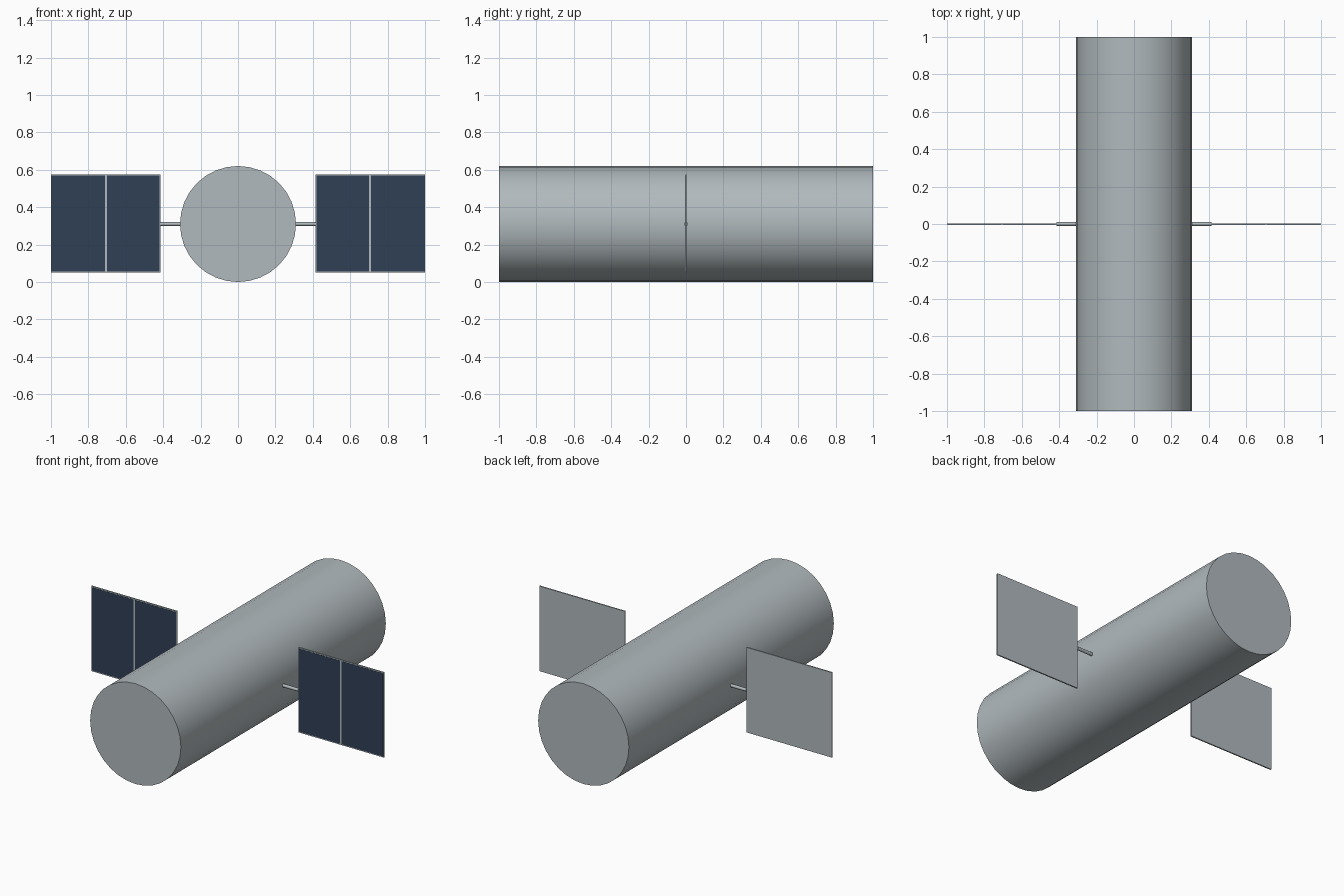
import bpy
import math

if "Cube" in bpy.data.objects:
    bpy.data.objects.remove(bpy.data.objects["Cube"])

RADIUS = 0.31
MID_Z = RADIUS


def make_material(name, color):
    mat = bpy.data.materials.new(name)
    mat.use_nodes = True
    mat.diffuse_color = color
    bsdf = next(n for n in mat.node_tree.nodes if n.type == "BSDF_PRINCIPLED")
    bsdf.inputs["Base Color"].default_value = color
    return mat


hull_grey = make_material("hull_grey", (0.44, 0.49, 0.51, 1))
cell_navy = make_material("cell_navy", (0.03, 0.05, 0.09, 1))


def finish(name, mat):
    obj = bpy.context.object
    obj.name = obj.data.name = name
    obj.data.materials.append(mat)
    return obj


def cylinder(name, mat, radius, length, center, rotation, sides):
    bpy.ops.mesh.primitive_cylinder_add(
        vertices=sides, radius=radius, depth=length, location=center, rotation=rotation)
    bpy.ops.object.transform_apply(location=False, rotation=True, scale=False)
    bpy.ops.object.shade_smooth_by_angle(angle=math.radians(35))
    return finish(name, mat)


def box(name, mat, x_range, y_range, z_range):
    ranges = (x_range, y_range, z_range)
    bpy.ops.mesh.primitive_cube_add(size=1, location=[(a + b) / 2 for a, b in ranges])
    bpy.context.object.scale = [abs(b - a) for a, b in ranges]
    bpy.ops.object.transform_apply(location=False, rotation=False, scale=True)
    return finish(name, mat)


# Long cylindrical hull lying along y
cylinder("hull", hull_grey, RADIUS, 2, (0, 0, MID_Z), (math.pi / 2, 0, 0), 32)

# Strut, panel and two solar cells on each side
for side, s in (("left", 1), ("right", -1)):
    cylinder(f"{side}_strut", hull_grey, 0.01, 0.125, (s * 0.3525, 0, MID_Z),
             (0, math.pi / 2, 0), 12)
    box(f"{side}_panel", hull_grey, sorted((s * 0.415, s)), (-0.004, 0.004),
        (0.05, 0.575))
    for part, inner, outer in (("inner", 0.42, 0.7), ("outer", 0.71, 0.996)):
        box(f"{side}_{part}_cell", cell_navy, sorted((s * inner, s * outer)),
            (-0.005, -0.003), (0.056, 0.569))
